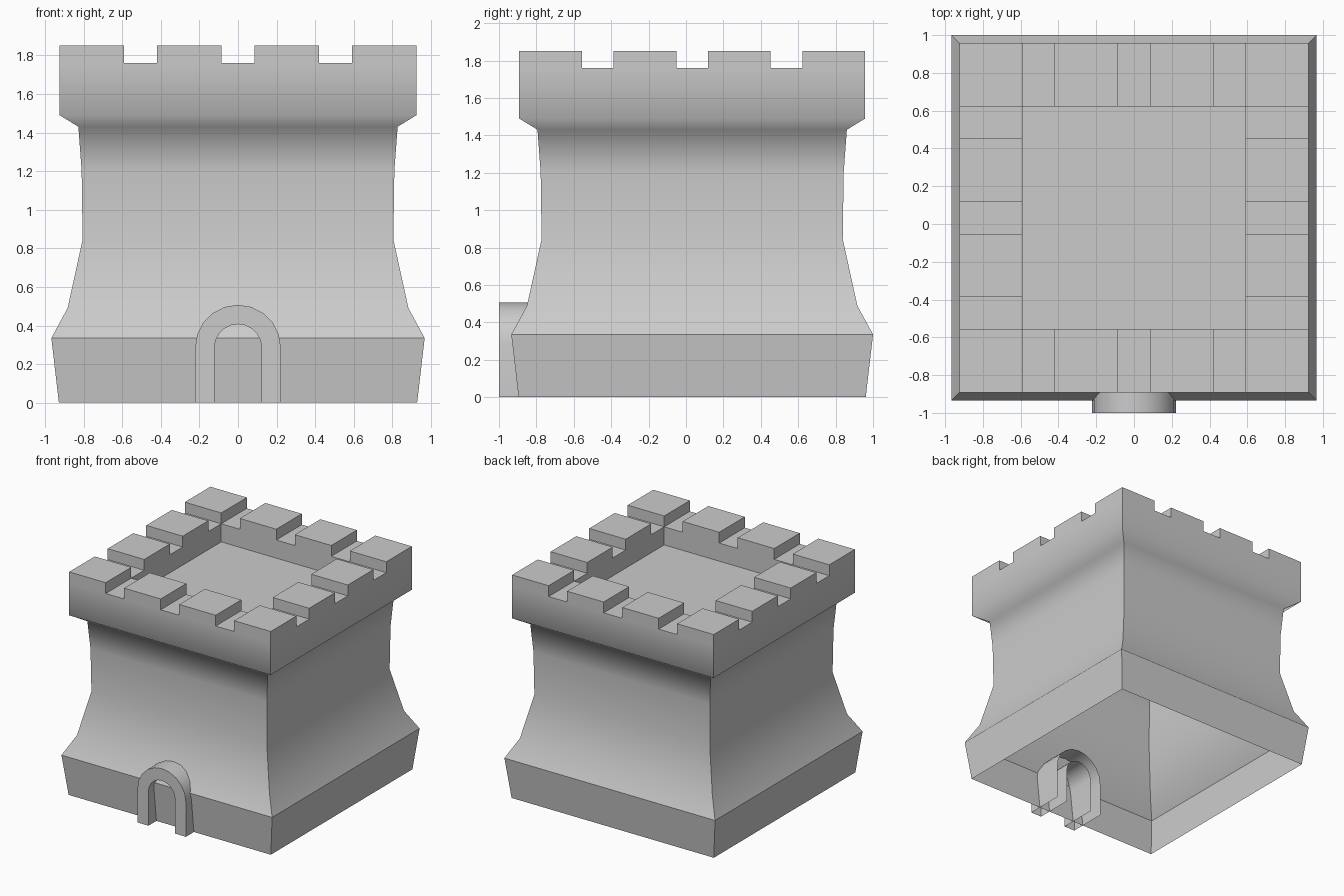
import bpy, bmesh, math

if "Cube" in bpy.data.objects:
    bpy.data.objects.remove(bpy.data.objects["Cube"])

CY = 0.033            # tower centre in y (the doorway fills the front)
R, INNER = 0.925, 0.59
CRENEL, TOP, FLOOR = 1.76, 1.85, 1.61


def finish(bm, name):
    mesh = bpy.data.meshes.new(name)
    bm.to_mesh(mesh)
    bm.free()
    obj = bpy.data.objects.new(name, mesh)
    bpy.context.collection.objects.link(obj)
    return obj


def square(bm, r, z):
    return [bm.verts.new((sx * r, CY + sy * r, z))
            for sx, sy in ((-1, -1), (1, -1), (1, 1), (-1, 1))]


def bridge(bm, a, b, smooth=False):
    for i in range(4):
        j = (i + 1) % 4
        bm.faces.new((a[i], a[j], b[j], b[i])).smooth = smooth


# tower: curved square walls, parapet ledge, sunken roof; open underneath
bm = bmesh.new()
profile = [(0.928, 0), (0.967, 0.335), (0.883, 0.49), (0.805, 0.845),
           (0.81, 1.2), (0.827, 1.43), (R, 1.49), (R, CRENEL)]
rings = [square(bm, r, z) for r, z in profile]
for k in range(len(rings) - 1):
    bridge(bm, rings[k], rings[k + 1], smooth=k > 0)
lip, roof = square(bm, INNER, CRENEL), square(bm, INNER, FLOOR)
bridge(bm, rings[-1], lip)
bridge(bm, lip, roof)
bm.faces.new(roof)
for e in bm.edges:
    a, b = e.verts
    vertical = abs(a.co.x * b.co.x) > 0 and a.co.x * b.co.x > 0 \
        and (a.co.y - CY) * (b.co.y - CY) > 0
    foot = max(a.co.z, b.co.z) < 0.34
    if vertical or foot or min(a.co.z, b.co.z) > 1.6:
        e.smooth = False
finish(bm, "tower_walls")

# merlons: four per side, sharing the corners
bm = bmesh.new()
spans = [(-R, -INNER), (-0.42, -0.085), (0.085, 0.42), (INNER, R)]
for i, (x0, x1) in enumerate(spans):
    for j, (y0, y1) in enumerate(spans):
        if i in (0, 3) or j in (0, 3):
            lo, hi = ([bm.verts.new((x, y + CY, z)) for x, y in
                       ((x0, y0), (x1, y0), (x1, y1), (x0, y1))]
                      for z in (CRENEL, TOP))
            bridge(bm, lo, hi)
            bm.faces.new(hi)
finish(bm, "battlements")

# doorway: arched frame running through the front wall
bm = bmesh.new()
SPRING, SEG, FRONT, BACK = 0.285, 10, -1.0, -0.68


def arch(r, y):
    pts = [(r, 0)]
    pts += [(r * math.cos(math.pi * i / SEG), SPRING + r * math.sin(math.pi * i / SEG))
            for i in range(SEG + 1)]
    pts.append((-r, 0))
    return [bm.verts.new((x, y, z)) for x, z in pts]


loops = [arch(0.222, BACK), arch(0.222, FRONT), arch(0.122, FRONT), arch(0.122, BACK)]
for a, b in zip(loops, loops[1:]):
    for i in range(len(a) - 1):
        bm.faces.new((a[i], a[i + 1], b[i + 1], b[i])).smooth = True
bmesh.ops.recalc_face_normals(bm, faces=bm.faces)
for e in bm.edges:
    if len(e.link_faces) == 2 and e.calc_face_angle() > math.radians(40):
        e.smooth = False
finish(bm, "door_arch")
